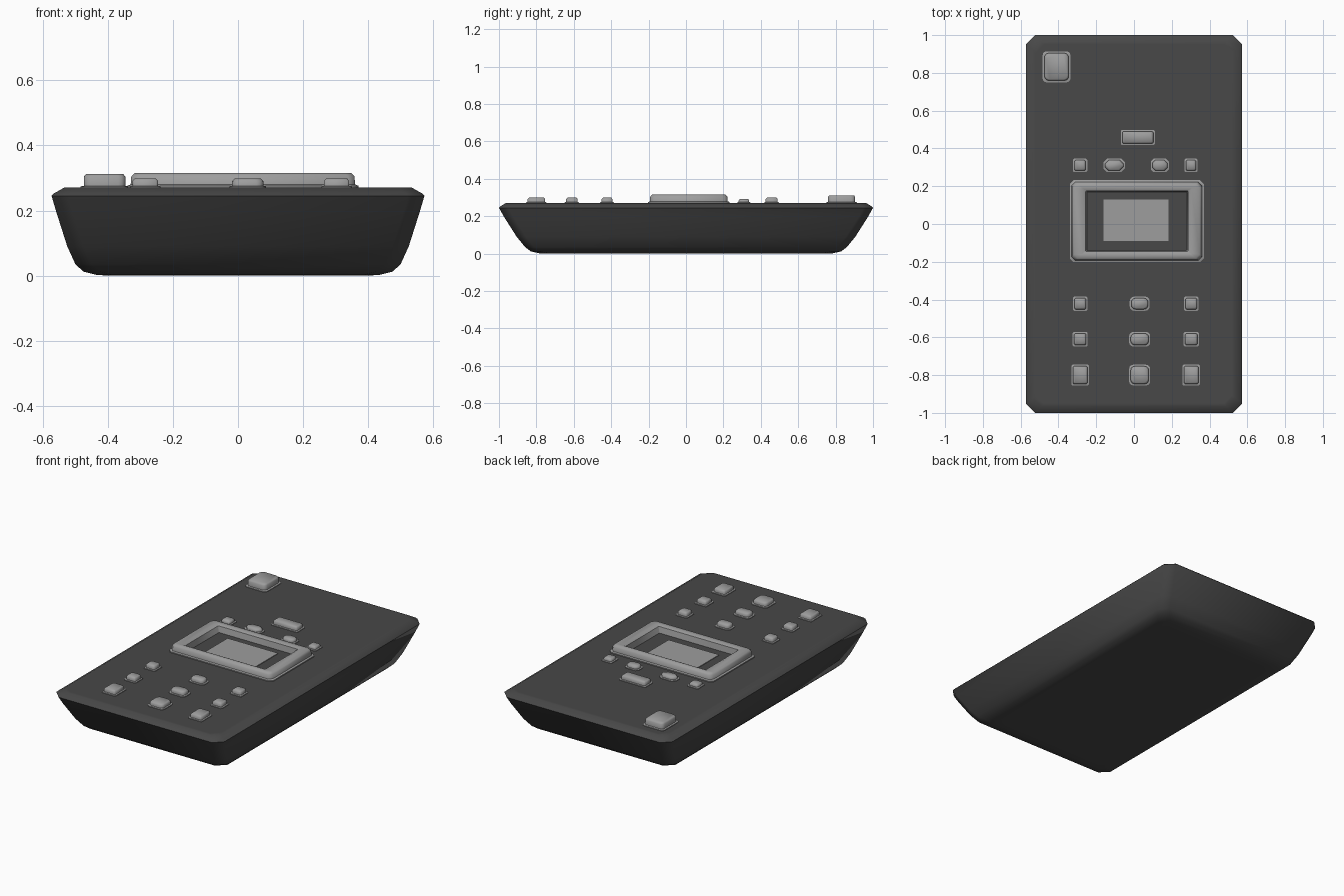
import bpy
import bmesh
import math

cube = bpy.data.objects.get("Cube")
if cube:
    bpy.data.objects.remove(cube, do_unlink=True)


def make_material(name, value):
    mat = bpy.data.materials.new(name)
    mat.use_nodes = True
    colour = (value, value, value, 1)
    mat.diffuse_color = colour
    mat.node_tree.nodes["Principled BSDF"].inputs["Base Color"].default_value = colour
    return mat


DARK = make_material("dark grey casing", 0.065)
LIGHT = make_material("light grey plastic", 0.34)
TOP = 0.27


def ring_points(hx, hy, z, r, steps):
    """Rectangle outline with cut (steps=1) or rounded corners."""
    pts = []
    for i, (sx, sy) in enumerate([(1, 1), (-1, 1), (-1, -1), (1, -1)]):
        for k in range(steps + 1):
            a = math.pi / 2 * (i + k / steps)
            pts.append((sx * (hx - r) + r * math.cos(a), sy * (hy - r) + r * math.sin(a), z))
    return pts


def loft(name, rings, mat, centre=(0, 0), steps=1, caps=True, angle=50):
    """Skin a stack of (half x, half y, z, corner) outlines."""
    bm = bmesh.new()
    loops = [[bm.verts.new((x + centre[0], y + centre[1], z))
              for x, y, z in ring_points(*ring, steps)] for ring in rings]
    count = len(loops[0])
    for low, high in zip(loops, loops[1:]):
        for i in range(count):
            j = (i + 1) % count
            bm.faces.new((low[i], low[j], high[j], high[i]))
    if caps:
        bm.faces.new(loops[0][::-1])
        bm.faces.new(loops[-1])
    mesh = bpy.data.meshes.new(name)
    bm.to_mesh(mesh)
    bm.free()
    mesh.materials.append(mat)
    obj = bpy.data.objects.new(name, mesh)
    bpy.context.collection.objects.link(obj)
    bpy.ops.object.select_all(action="DESELECT")
    obj.select_set(True)
    bpy.context.view_layer.objects.active = obj
    bpy.ops.object.shade_smooth_by_angle(angle=math.radians(angle))
    return obj


# Tapered casing, widest just under the top face
loft("casing", [
    (0.40, 0.74, 0.0, 0.05), (0.435, 0.785, 0.002, 0.05), (0.475, 0.83, 0.012, 0.05),
    (0.50, 0.86, 0.035, 0.05), (0.525, 0.905, 0.09, 0.05), (0.56, 0.975, 0.20, 0.05),
    (0.573, 1.0, 0.245, 0.05), (0.565, 0.992, 0.253, 0.05), (0.535, 0.965, TOP, 0.045),
    (0.52, 0.95, TOP, 0.045)], DARK)

# Raised display surround, open in the middle
loft("display_frame", [
    (0.355, 0.217, TOP - 0.005, 0.02), (0.355, 0.217, 0.276, 0.02),
    (0.345, 0.208, 0.28, 0.02), (0.343, 0.206, 0.305, 0.02),
    (0.332, 0.196, 0.316, 0.02), (0.29, 0.175, 0.316, 0.004),
    (0.272, 0.160, 0.308, 0.004), (0.264, 0.155, TOP - 0.005, 0.004)],
    LIGHT, (0.015, 0.015), caps=False)
loft("display_screen", [(0.172, 0.11, TOP - 0.003, 0.001), (0.172, 0.11, TOP + 0.004, 0.001)],
     LIGHT, (0.01, 0.02))


def button(name, x, y, width, depth, top, corner=0.01, flange=0.008, steps=1):
    """Cap with softened top edge standing on a thin flange."""
    w, d = width / 2, depth / 2
    f = flange
    loft(name, [
        (w, d, TOP - 0.005, corner), (w, d, TOP + 0.004, corner),
        (w - f, d - f, TOP + 0.006, corner), (w - f, d - f, top - 0.008, corner),
        (w - f - 0.007, d - f - 0.007, top, corner)], LIGHT, (x, y), steps)


# Power button and slide switch
button("power_button", -0.41, 0.832, 0.148, 0.165, 0.312, 0.022, 0.01, 3)
button("slide_switch", 0.02, 0.458, 0.18, 0.08, 0.30, 0.006)

# Small keys above the display
for i, (x, width, corner) in enumerate(
        [(-0.285, 0.075, 0.006), (-0.105, 0.115, 0.02), (0.137, 0.095, 0.015), (0.302, 0.07, 0.006)]):
    button(f"function_key_{i + 1}", x, 0.31, width, 0.072, 0.293, corner)

# Keypad below the display: square outer keys, rounded middle keys
for row, (y, side, middle, depth) in enumerate(
        [(-0.422, 0.078, 0.105, 0.075), (-0.61, 0.08, 0.112, 0.078), (-0.80, 0.094, 0.112, 0.11)]):
    for col, x in (("right", -0.285), ("left", 0.303)):
        button(f"keypad_{col}_{row + 1}", x, y, side, depth, 0.299, 0.006)
    button(f"keypad_middle_{row + 1}", 0.03, y, middle, depth, 0.298, 0.022, steps=3)
